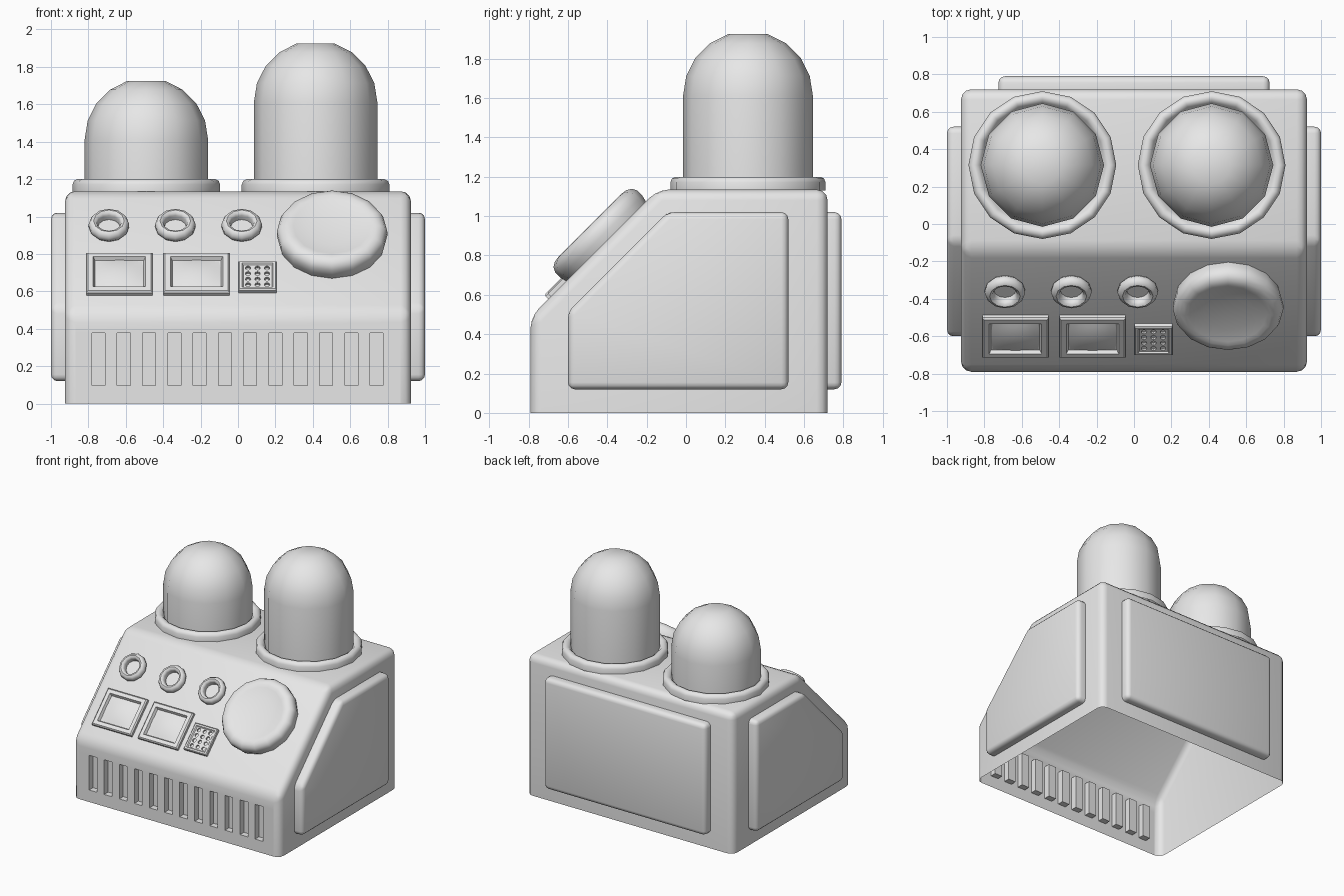
import bpy, bmesh, math
from mathutils import Matrix, Vector

if "Cube" in bpy.data.objects:
    bpy.data.objects.remove(bpy.data.objects["Cube"])

mat = bpy.data.materials.new("plain_grey")
mat.diffuse_color = (0.8, 0.8, 0.8, 1)
mat.use_nodes = True
mat.node_tree.nodes["Principled BSDF"].inputs["Base Color"].default_value = mat.diffuse_color

S = math.sqrt(0.5)
# frame lying on the sloped control panel: x across, y up the slope, z outwards
SLOPE = Matrix(((1, 0, 0, 0), (0, S, -S, -0.79), (0, S, S, 0.488), (0, 0, 0, 1)))


def on_slope(x, v):
    return SLOPE @ Matrix.Translation((x, v, 0))


def finish(name, bm, matrix=None, angle=42, recalc=True):
    if recalc:
        bmesh.ops.recalc_face_normals(bm, faces=bm.faces)
    if matrix:
        bm.transform(matrix)
    me = bpy.data.meshes.new(name)
    bm.to_mesh(me)
    bm.free()
    me.materials.append(mat)
    me.shade_smooth()
    me.set_sharp_from_angle(angle=math.radians(angle))
    ob = bpy.data.objects.new(name, me)
    bpy.context.collection.objects.link(ob)
    return ob


def prism(pts, vec):
    """Closed prism; returns bmesh, start face, end face and side faces."""
    bm = bmesh.new()
    a = [bm.verts.new(p) for p in pts]
    b = [bm.verts.new(Vector(p) + Vector(vec)) for p in pts]
    n = len(a)
    start, end = bm.faces.new(a[::-1]), bm.faces.new(b)
    sides = [bm.faces.new((a[i], a[(i + 1) % n], b[(i + 1) % n], b[i])) for i in range(n)]
    bmesh.ops.recalc_face_normals(bm, faces=bm.faces)
    return bm, start, end, sides


def round_edges(bm, offset, segments):
    edges = [e for e in bm.edges if len(e.link_faces) == 2]
    bmesh.ops.bevel(bm, geom=edges, offset=offset, segments=segments, profile=0.5, affect='EDGES')


def plate(name, pts, vec):
    bm, start, _, _ = prism(pts, vec)
    bmesh.ops.delete(bm, geom=[start], context='FACES_ONLY')
    round_edges(bm, 0.035, 3)
    return finish(name, bm, recalc=False)


def loft(bm, rings, cap=False):
    vs = [[bm.verts.new(p) for p in r] for r in rings]
    n = len(vs[0])
    for a, b in zip(vs, vs[1:]):
        for i in range(n):
            bm.faces.new((a[i], a[(i + 1) % n], b[(i + 1) % n], b[i]))
    if cap:
        bm.faces.new(vs[-1])


def lathe(name, profile, sides, matrix):
    bm = bmesh.new()
    loft(bm, [[(r * math.cos(2 * math.pi * i / sides), r * math.sin(2 * math.pi * i / sides), z)
               for i in range(sides)] for r, z in profile], cap=profile[-1][0] > 0)
    bmesh.ops.remove_doubles(bm, verts=bm.verts, dist=1e-5)
    return finish(name, bm, matrix, recalc=False)


def rect(hx, hy, z):
    return [(-hx, -hy, z), (hx, -hy, z), (hx, hy, z), (-hx, hy, z)]


# body shell: open underneath, sloped front, slotted lower front
W = 0.925
outline = [(-0.79, 0), (-0.79, 0.488), (-0.143, 1.135), (0.72, 1.135), (0.72, 0)]
bm, _, _, sides = prism([(-W, y, z) for y, z in outline], (2 * W, 0, 0))
bmesh.ops.delete(bm, geom=[sides[4]], context='FACES_ONLY')
round_edges(bm, 0.055, 3)
bm.faces.ensure_lookup_table()
front = max((f for f in bm.faces if f.normal.y < -0.999), key=lambda f: f.calc_area())
fx = max(v.co.x for v in front.verts)
fz = max(v.co.z for v in front.verts)
bmesh.ops.delete(bm, geom=[front], context='FACES_ONLY')


def quad(*pts):
    bm.faces.new([bm.verts.new(p) for p in pts])


def front_quad(x0, x1, z0, z1, y=-0.79):
    quad((x0, y, z0), (x1, y, z0), (x1, y, z1), (x0, y, z1))


Z0, Z1, Y0, Y1 = 0.097, 0.378, -0.79, -0.74
front_quad(-fx, fx, 0, Z0)
front_quad(-fx, fx, Z1, fz)
left = -fx
for i in range(12):
    c = -0.746 + i * 0.1352
    a, b = c - 0.035, c + 0.035
    front_quad(left, a, Z0, Z1)
    front_quad(a, b, Z0, Z1, Y1)
    quad((a, Y0, Z0), (a, Y1, Z0), (a, Y1, Z1), (a, Y0, Z1))
    quad((b, Y1, Z0), (b, Y0, Z0), (b, Y0, Z1), (b, Y1, Z1))
    quad((a, Y0, Z0), (b, Y0, Z0), (b, Y1, Z0), (a, Y1, Z0))
    quad((a, Y1, Z1), (b, Y1, Z1), (b, Y0, Z1), (a, Y0, Z1))
    left = b
front_quad(left, fx, Z0, Z1)
bmesh.ops.remove_doubles(bm, verts=bm.verts, dist=1e-5)
finish("body_shell", bm, recalc=False)

# raised plates on both sides and the back
side = [(-0.6, 0.12), (0.52, 0.12), (0.52, 1.02), (-0.095, 1.02), (-0.6, 0.515)]
for s, n in ((1, "right"), (-1, "left")):
    plate(n + "_side_plate", [(s * W, y, z) for y, z in side], (s * 0.075, 0, 0))
plate("back_plate", [(-0.725, 0.72, 0.12), (0.725, 0.72, 0.12),
                     (0.725, 0.72, 1.02), (-0.725, 0.72, 1.02)], (0, 0.07, 0))

# domes with collars
for n, x, top in (("left", -0.49, 1.725), ("right", 0.415, 1.925)):
    m = Matrix.Translation((x, 0.315, 0))
    R = 0.33
    arc = [(R * math.cos(math.radians(t)), top - 0.314 + R * math.sin(math.radians(t)))
           for t in (0, 18, 36, 54, 72)]
    lathe(n + "_dome", [(R, 1.135)] + arc, 12, m)
    lathe(n + "_dome_collar", [(0.395, 1.13), (0.395, 1.172), (0.386, 1.191), (0.368, 1.2),
                               (0.35, 1.198), (0.335, 1.185), (0.318, 1.16)], 16, m)

# large round dial
lathe("dial", [(0.285, -0.005), (0.295, 0.035), (0.295, 0.07), (0.282, 0.096), (0.258, 0.111),
               (0.23, 0.115), (0.207, 0.109), (0.13, 0.098), (0, 0.092)], 16, on_slope(0.503, 0.5425))

# three ring buttons
for i in range(3):
    lathe("ring_button_%d" % (i + 1),
          [(0.096, -0.002), (0.108, 0.015), (0.108, 0.035), (0.097, 0.054), (0.082, 0.06),
           (0.068, 0.053), (0.062, 0.038), (0.06, 0.01), (0, 0.01)], 12, on_slope(-0.69 + 0.355 * i, 0.631))

# two framed screens with bulging glass
for n, x in (("left", -0.634), ("right", -0.2215)):
    m = on_slope(x, 0.278)
    bm = bmesh.new()
    loft(bm, [rect(0.177, 0.151, 0), rect(0.177, 0.151, 0.02), rect(0.168, 0.142, 0.03),
              rect(0.14, 0.114, 0.03), rect(0.13, 0.104, 0.008)])
    finish(n + "_screen_frame", bm, m, 30, recalc=False)
    bm = bmesh.new()
    bmesh.ops.create_grid(bm, x_segments=8, y_segments=8, size=1)
    for v in bm.verts:
        a, b = v.co.x, v.co.y
        v.co = (a * 0.13 * (1 - 0.08 * b * b), b * 0.104 * (1 - 0.08 * a * a),
                0.008 + 0.02 * (1 - a * a * 0.8) * (1 - b * b * 0.8))
    finish(n + "_screen_glass", bm, m, recalc=False)
    bm = bmesh.new()
    bm.faces.new([bm.verts.new(p) for p in rect(0.13, 0.104, 0.008)])
    finish(n + "_screen_back", bm, m, recalc=False)

# speaker grille with 3 by 4 holes
bm = bmesh.new()
PX, PY, PZ = 0.076, 0.084, 0.017
loft(bm, [rect(0.1015, 0.109, 0), rect(0.1015, 0.109, 0.02), rect(0.096, 0.103, 0.026),
          rect(0.083, 0.091, 0.026), rect(PX, PY, PZ)])
cx, cy = PX / 3, PY / 4
ring = [(1, 0), (1, 1), (0, 1), (-1, 1), (-1, 0), (-1, -1), (0, -1), (1, -1)]
for i in range(3):
    for j in range(4):
        ox, oy = (2 * i - 2) * cx, (2 * j - 3) * cy
        hole = [(ox + 0.015 * math.cos(k * math.pi / 4), oy + 0.015 * math.sin(k * math.pi / 4))
                for k in range(8)]
        loft(bm, [[(ox + a * cx, oy + b * cy, PZ) for a, b in ring],
                  [(x, y, PZ) for x, y in hole], [(x, y, 0.003) for x, y in hole]], cap=True)
bmesh.ops.remove_doubles(bm, verts=bm.verts, dist=1e-5)
finish("speaker_grille", bm, on_slope(0.1045, 0.255), 30, recalc=False)
